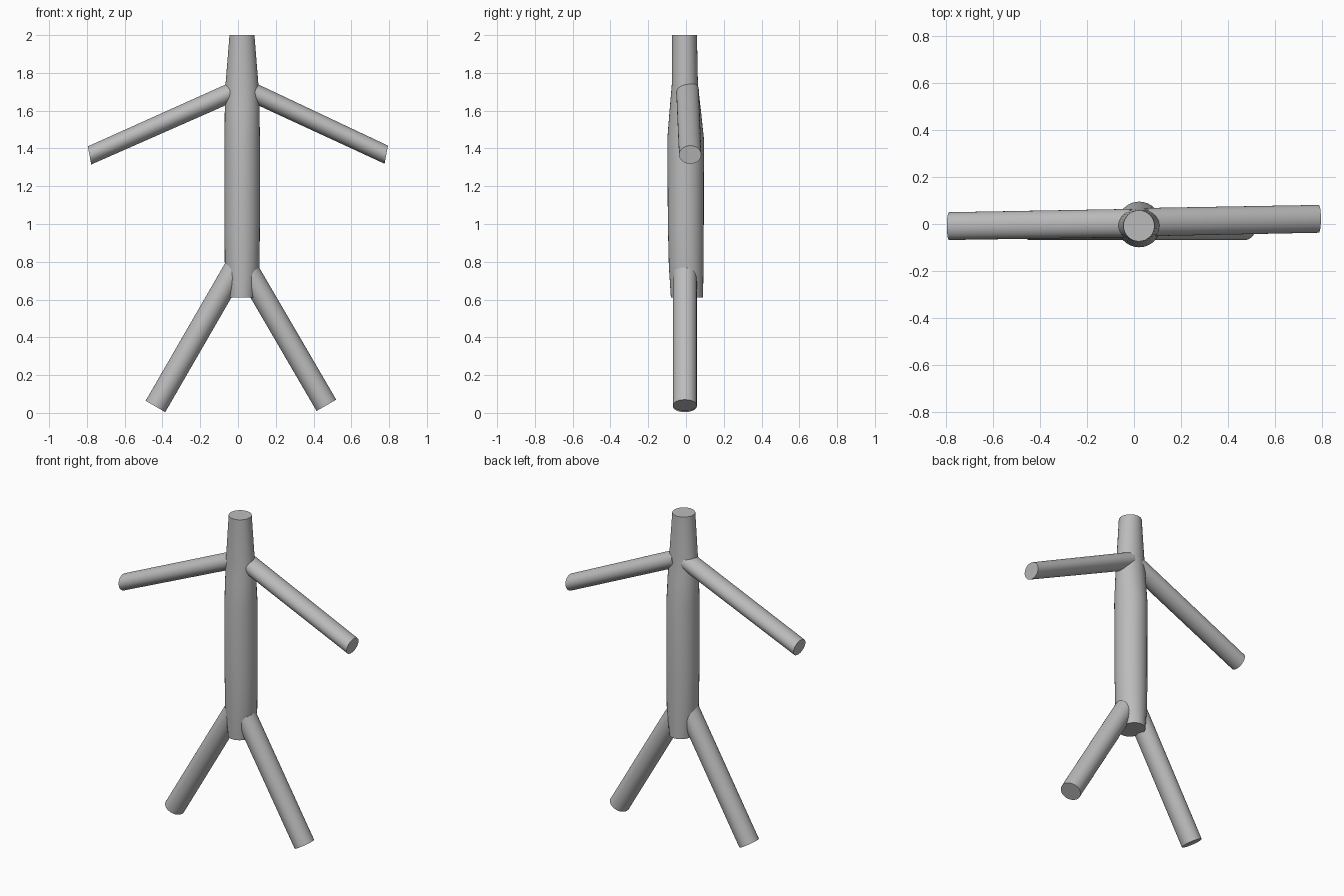
import bpy, bmesh, math
from mathutils import Vector

if "Cube" in bpy.data.objects:
    bpy.data.objects.remove(bpy.data.objects["Cube"])

grey = bpy.data.materials.new("plain grey")
grey.diffuse_color = (0.5, 0.5, 0.5, 1)
grey.use_nodes = True
grey.node_tree.nodes["Principled BSDF"].inputs["Base Color"].default_value = grey.diffuse_color
SIDES = 32


def tube(name, rings):
    """Skin a capped tube over elliptical rings: (centre, axis u, axis v)."""
    bm = bmesh.new()
    loops = []
    for c, u, v in rings:
        c, u, v = Vector(c), Vector(u), Vector(v)
        angles = [2 * math.pi * i / SIDES for i in range(SIDES)]
        loops.append([bm.verts.new(c + u * math.cos(a) + v * math.sin(a)) for a in angles])
    for lo, hi in zip(loops, loops[1:]):
        for i in range(SIDES):
            j = (i + 1) % SIDES
            bm.faces.new((lo[i], lo[j], hi[j], hi[i]))
    bm.faces.new(loops[0][::-1])
    bm.faces.new(loops[-1])
    bmesh.ops.recalc_face_normals(bm, faces=bm.faces)
    mesh = bpy.data.meshes.new(name)
    bm.to_mesh(mesh)
    bm.free()
    mesh.materials.append(grey)
    ob = bpy.data.objects.new(name, mesh)
    bpy.context.collection.objects.link(ob)
    bpy.ops.object.select_all(action='DESELECT')
    bpy.context.view_layer.objects.active = ob
    ob.select_set(True)
    bpy.ops.object.shade_smooth_by_angle(angle=math.radians(40))


# Torso and neck: height, centre x, centre y, half width, half depth
profile = [
    (0.61, 0.020, 0.005, 0.072, 0.085),
    (0.78, 0.022, 0.001, 0.092, 0.092),
    (1.00, 0.022, -0.001, 0.094, 0.095),
    (1.45, 0.022, -0.002, 0.094, 0.097),
    (1.60, 0.022, -0.004, 0.092, 0.083),
    (1.74, 0.021, -0.006, 0.087, 0.069),
    (2.00, 0.021, -0.008, 0.066, 0.066),
]
tube("torso", [((x, y, z), (rx, 0, 0), (0, ry, 0)) for z, x, y, rx, ry in profile])

# Arms: slightly flattened, with steep end cuts
for name, side, inner, outer in (
        ("left_arm", -1, (-0.01, 0.004, 1.708), (-0.786, -0.009, 1.363)),
        ("right_arm", 1, (0.05, 0.008, 1.71), (0.785, 0.022, 1.367))):
    tube(name, [
        (inner, (0, 0.06, 0), (side * 0.021, 0, 0.046)),
        (outer, (0, 0.059, 0), (side * 0.009, 0, 0.048)),
    ])

# Legs: straight round tubes splayed sideways
for name, side, inner, outer in (
        ("left_leg", -1, (-0.015, -0.006, 0.765), (-0.437, -0.006, 0.034)),
        ("right_leg", 1, (0.06, -0.006, 0.74), (0.468, -0.006, 0.04))):
    across = (side * 0.052, 0, 0.030)
    tube(name, [(inner, (0, 0.063, 0), across), (outer, (0, 0.063, 0), across)])
